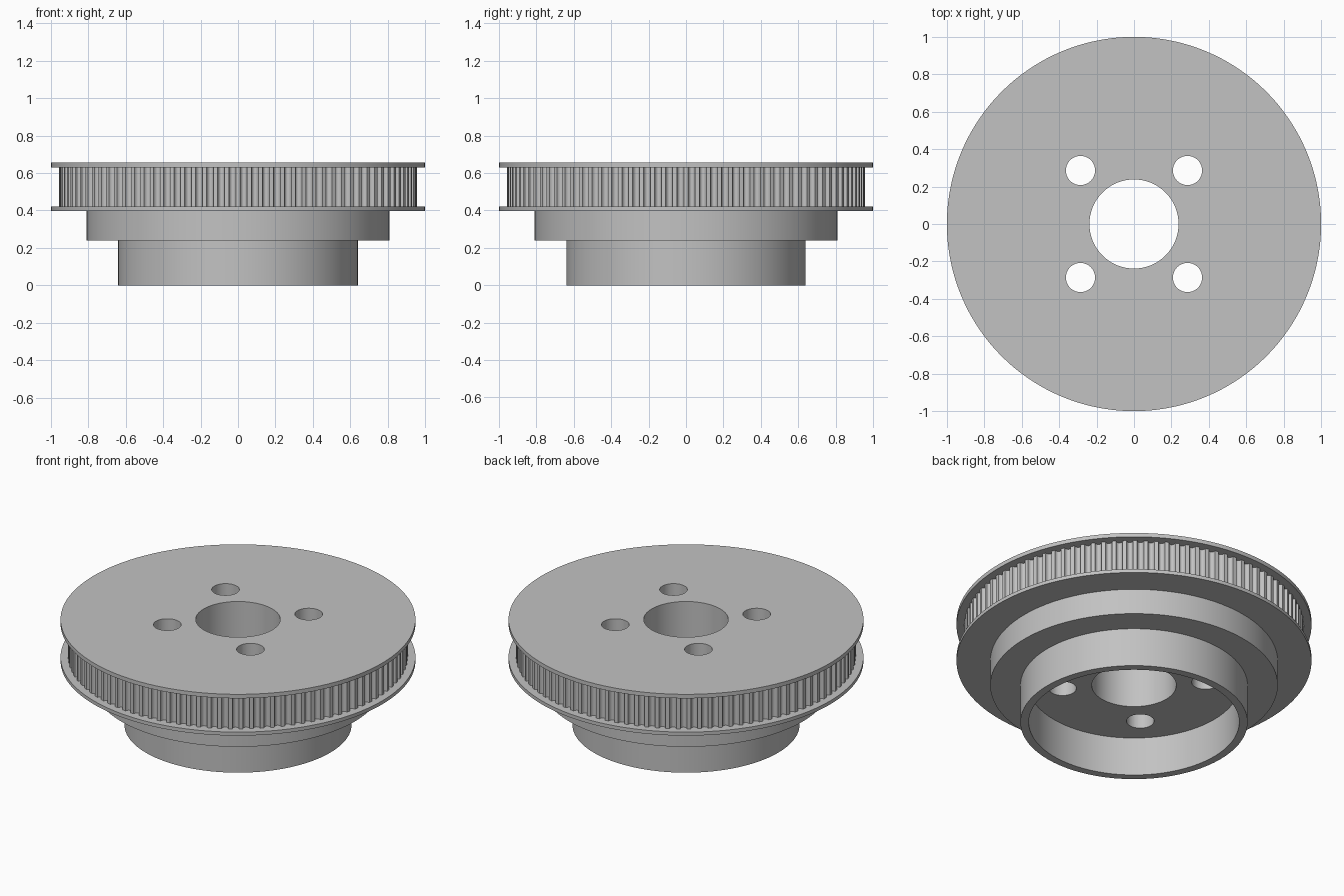
import bpy, bmesh
from math import cos, sin, tau, sqrt, radians

cube = bpy.data.objects.get("Cube")
if cube:
    bpy.data.objects.remove(cube, do_unlink=True)

SEGMENTS = 144
TEETH = 100
TOOTH_R, GROOVE_DEPTH = 0.957, 0.023
FLANGE_LOW, FLANGE_HIGH = 0.42, 0.63

metal = bpy.data.materials.new("grey metal")
metal.use_nodes = True
grey = (0.54, 0.54, 0.54, 1)
metal.diffuse_color = grey
metal.node_tree.nodes["Principled BSDF"].inputs["Base Color"].default_value = grey


def ring_mesh(name, loops):
    """Join closed loops of points, in order, into a closed ring-shaped solid."""
    bm = bmesh.new()
    rows = [[bm.verts.new(p) for p in loop] for loop in loops]
    for a, b in zip(rows, rows[1:] + rows[:1]):
        n = len(a)
        for i in range(n):
            j = (i + 1) % n
            bm.faces.new((a[i], a[j], b[j], b[i]))
    bmesh.ops.recalc_face_normals(bm, faces=bm.faces)
    mesh = bpy.data.meshes.new(name)
    bm.to_mesh(mesh)
    bm.free()
    obj = bpy.data.objects.new(name, mesh)
    bpy.context.collection.objects.link(obj)
    mesh.materials.append(metal)
    return obj


def circle(radius, z):
    return [(radius * cos(tau * i / SEGMENTS), radius * sin(tau * i / SEGMENTS), z)
            for i in range(SEGMENTS)]


def activate(obj):
    bpy.ops.object.select_all(action="DESELECT")
    obj.select_set(True)
    bpy.context.view_layer.objects.active = obj


# Turned body: hollow skirt, step, two flanges and the centre bore
profile = [(0.238, 0.24), (0.593, 0.24), (0.593, 0), (0.64, 0), (0.64, 0.24),
           (0.81, 0.24), (0.81, 0.398), (1, 0.398), (1, FLANGE_LOW),
           (0.92, FLANGE_LOW), (0.92, FLANGE_HIGH), (1, FLANGE_HIGH),
           (1, 0.655), (0.238, 0.655)]
body = ring_mesh("pulley_body", [circle(r, z) for r, z in profile])

# Four bolt holes
for x in (-0.286, 0.286):
    for y in (-0.286, 0.286):
        bpy.ops.mesh.primitive_cylinder_add(vertices=48, radius=0.078, depth=1,
                                            location=(x, y, 0.5))
        cutter = bpy.context.object
        cutter.hide_render = True
        cutter.data.materials.append(metal)
        activate(body)
        cut = body.modifiers.new("bolt_hole", "BOOLEAN")
        cut.operation = "DIFFERENCE"
        cut.solver = "EXACT"
        cut.object = cutter
        bpy.ops.object.modifier_apply(modifier=cut.name)
        bpy.data.objects.remove(cutter, do_unlink=True)

# Toothed band with rounded grooves, seated between the flanges
HALF_GROOVE = 0.31
steps = [-1, -0.92, -0.7, -0.35, 0, 0.35, 0.7, 0.92, 1]


def band(z, inner=False):
    points = []
    for tooth in range(TEETH):
        for s in steps:
            a = tau * (tooth + 0.5 + s * HALF_GROOVE) / TEETH
            r = 0.91 if inner else TOOTH_R - GROOVE_DEPTH * sqrt(1 - s * s)
            points.append((r * cos(a), r * sin(a), z))
    return points


low, high = FLANGE_LOW - 0.005, FLANGE_HIGH + 0.005
teeth = ring_mesh("toothed_band", [band(low, True), band(low), band(high), band(high, True)])

for obj in (body, teeth):
    activate(obj)
    bpy.ops.object.shade_smooth_by_angle(angle=radians(30))
